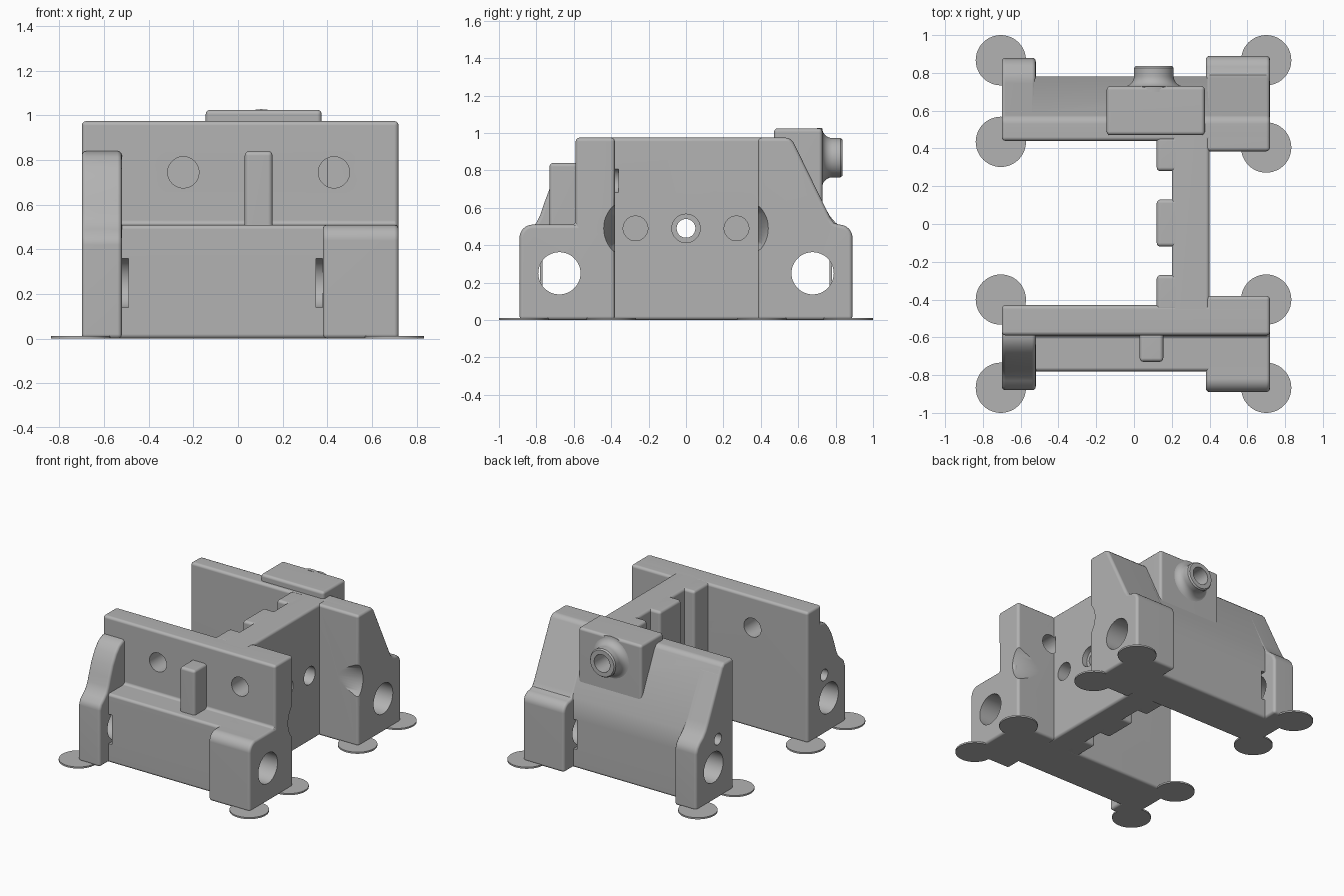
import bpy, bmesh
from math import pi, cos, sin
from mathutils import Matrix, Vector

cube = bpy.data.objects.get("Cube")
if cube:
    bpy.data.objects.remove(cube, do_unlink=True)

grey = bpy.data.materials.new("plain grey")
grey.use_nodes = True
colour = (0.45, 0.45, 0.45, 1)
grey.diffuse_color = colour
grey.node_tree.nodes["Principled BSDF"].inputs["Base Color"].default_value = colour

parts, cutters, feet = [], [], []


def finish(name, bm, group, bevel=0):
    bmesh.ops.recalc_face_normals(bm, faces=bm.faces)
    mesh = bpy.data.meshes.new(name)
    bm.to_mesh(mesh)
    bm.free()
    mesh.materials.append(grey)
    ob = bpy.data.objects.new(name, mesh)
    bpy.context.scene.collection.objects.link(ob)
    if bevel:
        mod = ob.modifiers.new("rounded edges", 'BEVEL')
        mod.width = bevel
        mod.segments = 3
        mod.limit_method = 'ANGLE'
        mod.angle_limit = 0.75
    group.append(ob)
    return ob


def prism(name, profile, x0, x1, group=parts, bevel=0.02):
    """Side profile (y, z) extruded along x."""
    bm = bmesh.new()
    face = bm.faces.new([bm.verts.new((x0, y, z)) for y, z in profile])
    ext = bmesh.ops.extrude_face_region(bm, geom=[face])
    moved = [v for v in ext["geom"] if isinstance(v, bmesh.types.BMVert)]
    bmesh.ops.translate(bm, verts=moved, vec=(x1 - x0, 0, 0))
    return finish(name, bm, group, bevel)


def box(name, x, y, z, group=parts, bevel=0.02):
    profile = [(y[0], z[0]), (y[0], z[1]), (y[1], z[1]), (y[1], z[0])]
    return prism(name, profile, x[0], x[1], group, bevel)


def cylinder(name, axis, start, length, r1, r2=None, group=cutters):
    bm = bmesh.new()
    bmesh.ops.create_cone(bm, cap_ends=True, segments=48, radius1=r1,
                          radius2=r1 if r2 is None else r2, depth=length)
    turn = {'X': Matrix.Rotation(pi / 2, 4, 'Y'),
            'Y': Matrix.Rotation(-pi / 2, 4, 'X'), 'Z': Matrix()}[axis]
    lift = Matrix.Translation((0, 0, length / 2))
    bmesh.ops.transform(bm, matrix=Matrix.Translation(start) @ turn @ lift, verts=bm.verts)
    return finish(name, bm, group)


def arc(cy, cz, r, a0, a1, n=8):
    steps = [a0 + (a1 - a0) * i / n for i in range(n + 1)]
    return [(cy + r * cos(a), cz + r * sin(a)) for a in steps]


LEFT, RIGHT, TOP = -0.70, 0.72, 0.975

# Front wall with its lower bar, end block, curved ear and peg
prism("front_wall", [(-0.78, 0), (-0.78, 0.51), (-0.59, 0.51), (-0.59, TOP),
                     (-0.43, TOP), (-0.43, 0)], LEFT, RIGHT)
prism("front_end_block", [(-0.89, 0)] + arc(-0.82, 0.44, 0.07, pi, pi / 2) +
      [(-0.59, 0.51), (-0.59, TOP), (-0.38, TOP), (-0.38, 0)], 0.38, RIGHT)
prism("front_ear", [(-0.88, 0), (-0.88, 0.42), (-0.865, 0.46), (-0.83, 0.49),
                    (-0.80, 0.52), (-0.78, 0.56), (-0.76, 0.62), (-0.73, 0.70),
                    (-0.69, 0.77), (-0.65, 0.815), (-0.60, 0.84), (-0.5, 0.84),
                    (-0.5, 0)], LEFT, -0.52)
box("front_peg", (0.03, 0.155), (-0.73, -0.55), (0.45, 0.84))

# Back wall with sloped outer side, end block and ear
slope = [(0.55, TOP), (0.575, 0.95)]
prism("back_wall", [(0.44, 0), (0.44, TOP)] + slope +
      [(0.78, 0.52), (0.78, 0)], LEFT, RIGHT)
prism("back_end_block", [(0.385, 0), (0.385, TOP)] + slope +
      [(0.77, 0.55), (0.79, 0.52)] + arc(0.82, 0.44, 0.07, pi / 2, 0) + [(0.89, 0)],
      0.38, RIGHT)
prism("back_ear", [(0.45, 0), (0.45, 0.92)] + [(0.59, 0.92), (0.745, 0.60), (0.77, 0.555),
      (0.80, 0.52), (0.84, 0.49), (0.865, 0.46), (0.88, 0.42), (0.88, 0)], LEFT, -0.52)

# Cross beam and its ribs
box("cross_beam", (0.20, 0.40), (-0.5, 0.5), (0, TOP))
for name, y0, y1 in (("front_rib", -0.46, -0.27), ("middle_rib", -0.12, 0.13),
                     ("back_rib", 0.28, 0.46)):
    box(name, (0.12, 0.25), (y0, y1), (0, TOP))

# Raised housing and flared nozzle on the back wall
box("housing", (-0.145, 0.375), (0.47, 0.73), (0.5, 1.025))
bm = bmesh.new()
flare = [(0, 0.70), (0.16, 0.70), (0.16, 0.728)]
flare += [(0.16 + 0.055 * cos(a), 0.783 + 0.055 * sin(a))
          for a in (-pi / 2 - pi / 2 * i / 8 for i in range(9))]
flare += [(0.105, 0.825), (0.097, 0.836), (0, 0.836)]
ring = [bm.verts.new((0.105 + r, y, 0.868)) for r, y in flare]
edges = [bm.edges.new(pair) for pair in zip(ring, ring[1:])]
bmesh.ops.spin(bm, geom=ring + edges, cent=(0.105, 0, 0.868), axis=(0, 1, 0),
               angle=2 * pi, steps=48)
bmesh.ops.remove_doubles(bm, verts=bm.verts, dist=0.0005)
finish("nozzle", bm, parts)
cylinder("nozzle_bore", 'Y', (0.105, 0.60, 0.868), 0.4, 0.065)

# Rod tunnels, open slots beside the ears, and small end holes
for s in (-1, 1):
    cylinder("rod_tunnel", 'X', (-1, 0.677 * s, 0.25), 2, 0.113)
    for x in ((-0.519, -0.49), (0.35, 0.379)):
        box("rod_slot", x, (0.677 * s, 0.80 * s), (0.14, 0.36), cutters, 0)
    cylinder("pin_hole", 'X', (-0.8, 0.625 * s, 0.44), 0.25, 0.042)
    # Screw pockets in the beam with conical tool clearance in the walls
    cylinder("screw_pocket", 'X', (0.28, 0.27 * s, 0.49), 0.2, 0.066)
    cylinder("tool_clearance", 'X', (0.401, 0.27 * s, 0.49), 0.34, 0.066, 0.177)

# Beam centre hole and front wall holes
cylinder("beam_hole", 'X', (0, 0, 0.49), 0.6, 0.05)
cylinder("beam_counterbore", 'X', (0.36, 0, 0.49), 0.2, 0.076)
for x in (-0.245, 0.43):
    cylinder("wall_hole", 'Y', (x, -0.65, 0.745), 0.29, 0.07)

# Cut every part, then drop the cutters
for part in parts:
    for cutter in cutters:
        mod = part.modifiers.new("cut", 'BOOLEAN')
        mod.operation = 'DIFFERENCE'
        mod.solver = 'EXACT'
        mod.object = cutter
for cutter in cutters:
    cutter.hide_render = True
bpy.context.view_layer.update()
graph = bpy.context.evaluated_depsgraph_get()
baked = [bpy.data.meshes.new_from_object(p.evaluated_get(graph)) for p in parts]
for part, mesh in zip(parts, baked):
    part.modifiers.clear()
    part.data = mesh
for cutter in cutters:
    bpy.data.objects.remove(cutter, do_unlink=True)

# Thin outer skins closing the tunnels
for name, s in (("front_skin", -1), ("back_skin", 1)):
    box(name, (-0.49, 0.35), (0.768 * s, 0.78 * s), (0.18, 0.32), feet, 0)

# Flat round pads under the corners
for x, ys in ((-0.705, (-0.867, -0.40, 0.435, 0.867)), (0.70, (-0.867, -0.40, 0.405, 0.867))):
    for y in ys:
        cylinder("corner_pad", 'Z', (x, y, 0), 0.012, 0.133, group=feet)

# Smooth shading with sharp edges kept
bpy.ops.object.select_all(action='DESELECT')
for ob in parts + feet:
    ob.select_set(True)
bpy.context.view_layer.objects.active = parts[0]
bpy.ops.object.shade_smooth_by_angle(angle=0.6)
for ob in parts:
    mod = ob.modifiers.new("clean shading", 'WEIGHTED_NORMAL')
    mod.keep_sharp = True
